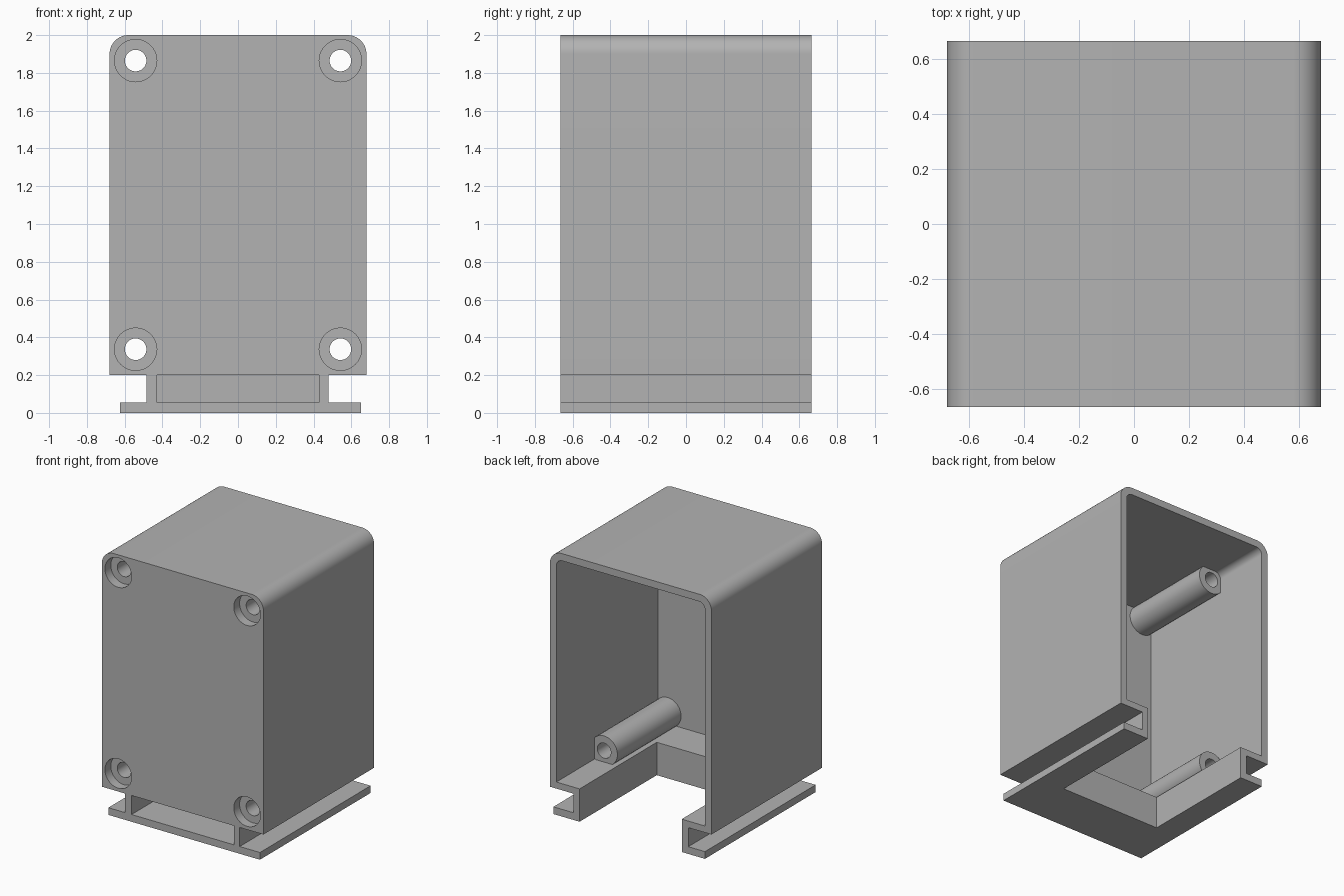
import bpy
import bmesh
from math import radians, sin, cos, pi

if "Cube" in bpy.data.objects:
    bpy.data.objects.remove(bpy.data.objects["Cube"], do_unlink=True)

FRONT, BACK = -0.665, 0.665
HALF_W, HALF_OPEN = 0.68, 0.43
BOTTOM, FLOOR, TOP = 0.2, 0.25, 2.0
WALL, LIP = 0.055, 0.055
OVER = 0.1  # cutter overshoot

grey = bpy.data.materials.new("light_grey")
grey.use_nodes = True
colour = (0.45, 0.45, 0.45, 1)
grey.diffuse_color = colour
grey.node_tree.nodes["Principled BSDF"].inputs["Base Color"].default_value = colour


def prism(name, outline, y0, y1):
    """Extrude an (x, z) outline from y0 to y1."""
    bm = bmesh.new()
    face = bm.faces.new([bm.verts.new((x, y0, z)) for x, z in outline])
    new = bmesh.ops.extrude_face_region(bm, geom=[face])["geom"]
    for v in new:
        if isinstance(v, bmesh.types.BMVert):
            v.co.y = y1
    bmesh.ops.recalc_face_normals(bm, faces=bm.faces)
    mesh = bpy.data.meshes.new(name)
    bm.to_mesh(mesh)
    bm.free()
    mesh.materials.append(grey)
    obj = bpy.data.objects.new(name, mesh)
    bpy.context.collection.objects.link(obj)
    return obj


def box(name, x0, x1, y0, y1, z0, z1):
    return prism(name, [(x0, z0), (x1, z0), (x1, z1), (x0, z1)], y0, y1)


def rod(name, x, z, r, y0, y1, sides=64):
    ring = [2 * pi * i / sides for i in range(sides)]
    return prism(name, [(x + r * cos(a), z + r * sin(a)) for a in ring], y0, y1)


def arch(half, z0, z1, r, steps=16):
    """Rectangle with rounded top corners."""
    pts = [(-half, z0), (half, z0)]
    for side, start in ((1, 0), (-1, pi / 2)):
        for i in range(steps + 1):
            a = start + pi / 2 * i / steps
            pts.append((side * (half - r) + r * cos(a), z1 - r + r * sin(a)))
    return pts


def combine(target, tool, operation):
    mod = target.modifiers.new(operation.lower(), "BOOLEAN")
    mod.operation, mod.object, mod.solver = operation, tool, "EXACT"
    bpy.context.view_layer.objects.active = target
    bpy.ops.object.modifier_apply(modifier=mod.name)
    bpy.data.objects.remove(tool, do_unlink=True)


# Rounded shell, mounting neck and flanged rail
housing = prism("housing", arch(HALF_W, BOTTOM, TOP, 0.1), FRONT, BACK)
neck = box("neck", -0.485, 0.48, FRONT, BACK, LIP / 2, FLOOR - 0.02)
combine(housing, neck, "UNION")
rail = box("rail", -0.625, 0.65, FRONT, BACK, 0, LIP)
combine(housing, rail, "UNION")

# Interior, open at the back
cavity = prism("cavity", arch(HALF_W - WALL, FLOOR, TOP - WALL, 0.05), FRONT + 0.11, BACK + OVER)
combine(housing, cavity, "DIFFERENCE")

# Floor opening at the back and blind pocket at the front
opening = box("opening", -HALF_OPEN, HALF_OPEN, -0.263, BACK + OVER, -OVER, FLOOR + 0.05)
combine(housing, opening, "DIFFERENCE")
pocket = box("pocket", -HALF_OPEN, HALF_OPEN, FRONT - OVER, -0.32, LIP, BOTTOM)
combine(housing, pocket, "DIFFERENCE")

# Screw posts with through holes and counterbores
for x in (-0.542, 0.542):
    for z in (0.337, 1.865):
        combine(housing, rod("post", x, z, 0.112, FRONT + 0.03, 0.21), "UNION")
        combine(housing, rod("hole", x, z, 0.057, FRONT - OVER, BACK), "DIFFERENCE")
        combine(housing, rod("counterbore", x, z, 0.112, FRONT - OVER, FRONT + 0.07), "DIFFERENCE")

bpy.ops.object.select_all(action="DESELECT")
housing.select_set(True)
bpy.context.view_layer.objects.active = housing
bpy.ops.object.shade_smooth_by_angle(angle=radians(30))
